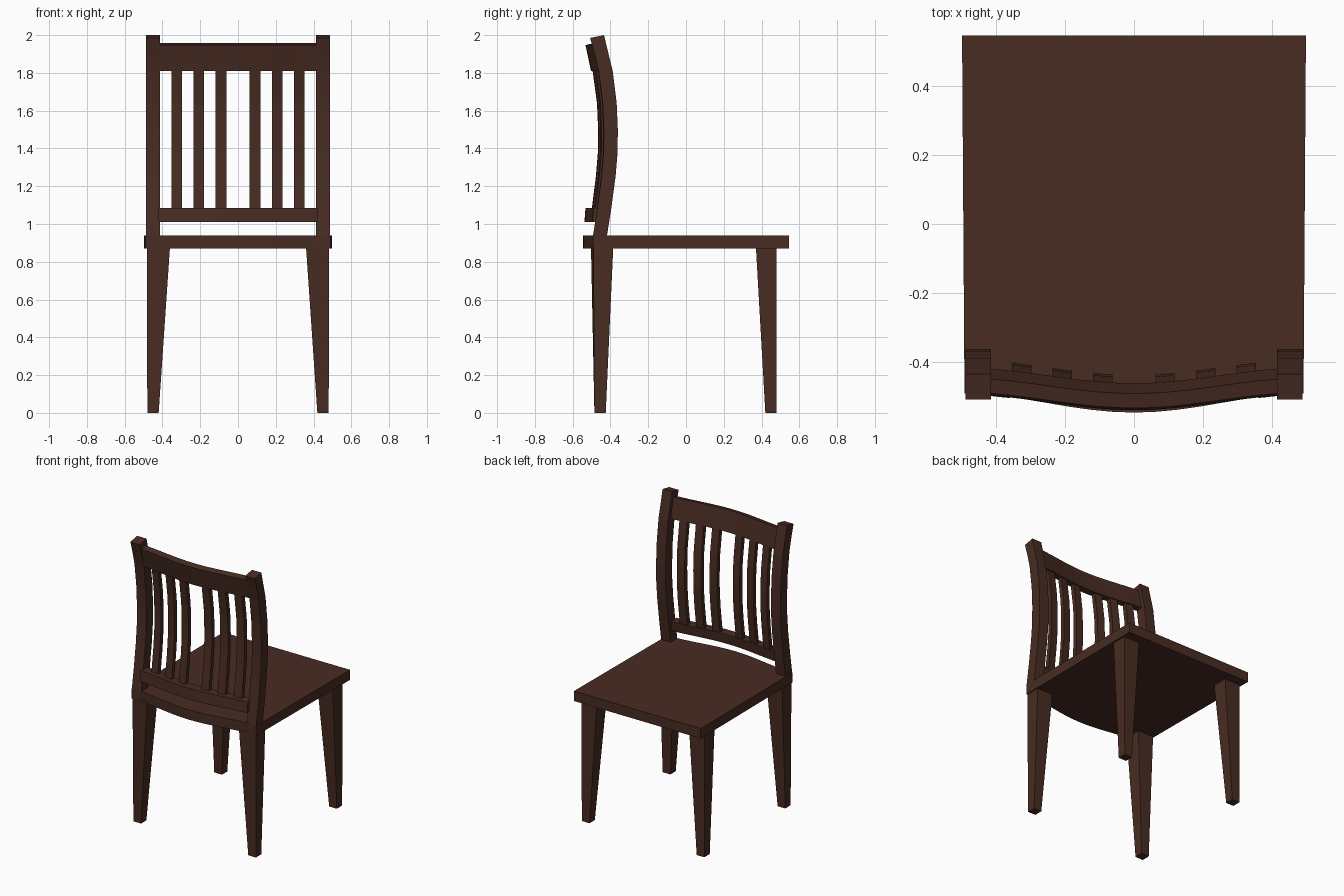
import bpy, bmesh, math

if "Cube" in bpy.data.objects:
    bpy.data.objects.remove(bpy.data.objects["Cube"])

wood = bpy.data.materials.new("dark brown wood")
wood.diffuse_color = (0.064, 0.025, 0.016, 1)
wood.use_nodes = True
wood.node_tree.nodes["Principled BSDF"].inputs["Base Color"].default_value = wood.diffuse_color


def finish(name, bm):
    bmesh.ops.recalc_face_normals(bm, faces=bm.faces)
    me = bpy.data.meshes.new(name)
    bm.to_mesh(me)
    bm.free()
    me.materials.append(wood)
    ob = bpy.data.objects.new(name, me)
    bpy.context.collection.objects.link(ob)
    return ob


def bow(x):
    """Backward bow of the chair back: 1 in the middle, 0 at the sides."""
    return 0.5 * (1 + math.cos(math.pi * x / 0.5))


def loft(name, rings):
    """Join rings of points into a closed solid."""
    bm = bmesh.new()
    vs = [[bm.verts.new(p) for p in r] for r in rings]
    n = len(vs[0])
    for a, b in zip(vs, vs[1:]):
        for i in range(n):
            j = (i + 1) % n
            bm.faces.new((a[i], a[j], b[j], b[i]))
    bm.faces.new(vs[0])
    bm.faces.new(vs[-1])
    return finish(name, bm)


def sweep(name, profile, xs, depth=0.045):
    """Sweep a side (y, z) profile along x, following the bow."""
    return loft(name, [[(x, y - depth * bow(x), z) for y, z in profile] for x in xs])


def span(a, b, n):
    return [a + (b - a) * i / n for i in range(n + 1)]


# front edge of the curved back posts (y, z)
EDGE = [(-0.420, 0.88), (-0.418, 0.94), (-0.396, 1.08), (-0.373, 1.25), (-0.362, 1.38),
        (-0.361, 1.5), (-0.367, 1.64), (-0.388, 1.81), (-0.410, 1.9), (-0.434, 2.0)]

# seat with bowed rear edge
outline = [(0.497, 0.545), (-0.497, 0.545)]
outline += [(x, -0.49 - 0.055 * bow(x)) for x in span(-0.49, 0.49, 16)]
loft("seat", [[(x, y, z) for x, y in outline] for z in (0.87, 0.94)])

for s, side in ((-1, "left"), (1, "right")):
    # tapered legs, flush on the outer faces
    loft("front_leg_" + side, [
        [(s * 0.42, 0.42, 0), (s * 0.48, 0.42, 0), (s * 0.48, 0.48, 0), (s * 0.42, 0.48, 0)],
        [(s * 0.36, 0.37, 0.88), (s * 0.483, 0.37, 0.88), (s * 0.483, 0.48, 0.88), (s * 0.36, 0.48, 0.88)]])
    loft("back_leg_" + side, [
        [(s * 0.42, -0.425, 0), (s * 0.48, -0.425, 0), (s * 0.48, -0.485, 0), (s * 0.42, -0.485, 0)],
        [(s * 0.36, -0.385, 0.88), (s * 0.483, -0.385, 0.88), (s * 0.483, -0.49, 0.88), (s * 0.36, -0.503, 0.88)]])
    # curved post with tilted top
    back = [(y - 0.074, z) for y, z in EDGE[:-1]] + [(-0.508, 1.985)]
    sweep("back_post_" + side, EDGE + back[::-1], (s * 0.413, s * 0.487), 0)
    # three slats per side
    mid = [(y - 0.031, z) for y, z in EDGE[2:8]]
    mid = [(mid[0][0], 1.07)] + mid[1:-1] + [(mid[-1][0] - 0.004, 1.825)]
    slat = mid + [(y - 0.03, z) for y, z in mid[::-1]]
    for i, x in enumerate((0.09, 0.207, 0.325)):
        sweep("slat_%s_%d" % (side, i + 1), slat, (s * (x - 0.028), s * (x + 0.028)))

# bowed rails between the posts
rail_x = span(-0.42, 0.42, 16)
sweep("top_rail", [(-0.415, 1.815), (-0.445, 1.957), (-0.487, 1.947), (-0.458, 1.81)], rail_x)
sweep("lower_rail", [(-0.430, 1.015), (-0.420, 1.085), (-0.487, 1.085), (-0.493, 1.01)], rail_x)
